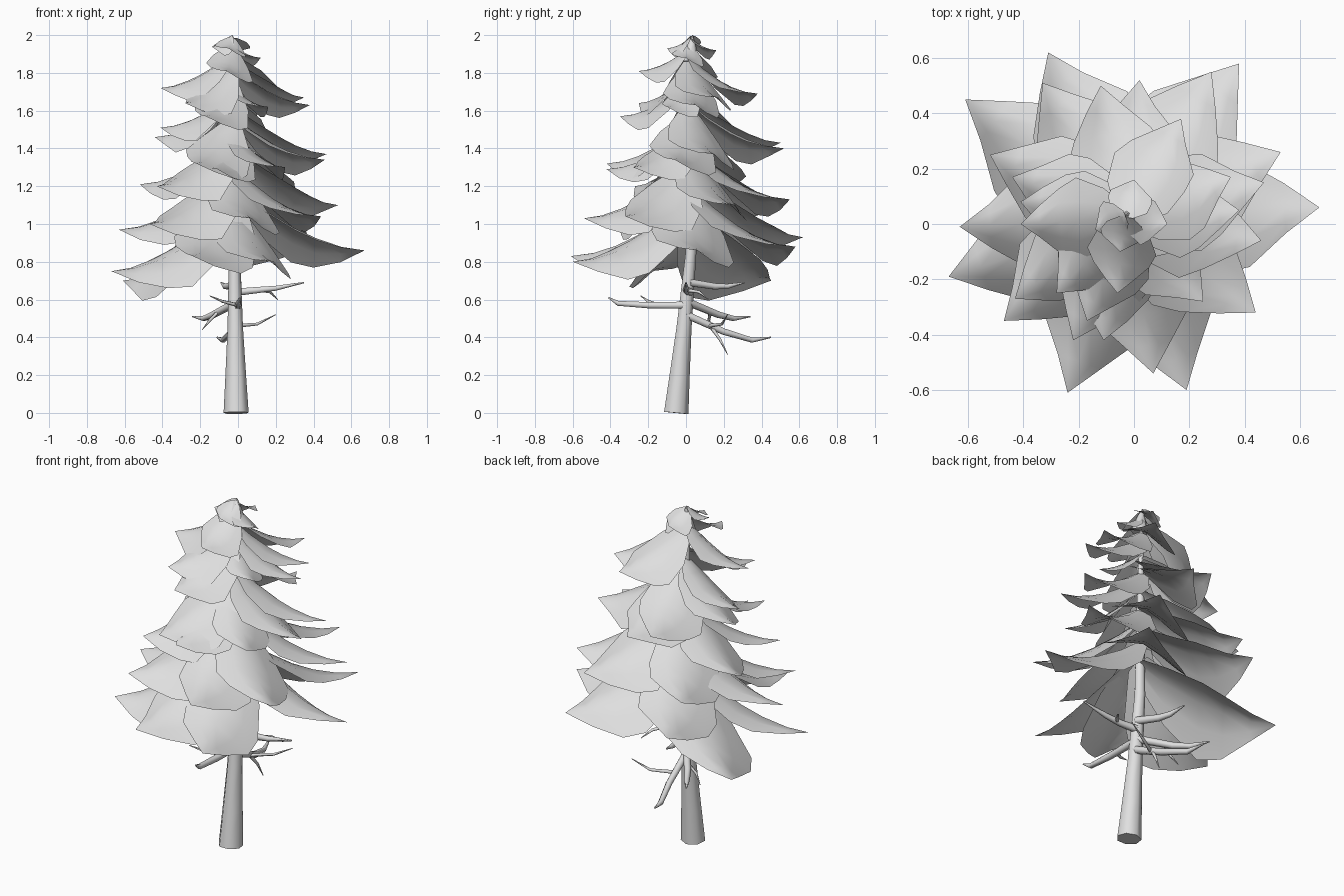
import bpy, bmesh, math, random
from mathutils import Vector

cube = bpy.data.objects.get("Cube")
if cube:
    bpy.data.objects.remove(cube, do_unlink=True)

random.seed(4)
grey = bpy.data.materials.new("light_grey")
grey.use_nodes = True
grey.diffuse_color = (0.74, 0.74, 0.74, 1)
grey.node_tree.nodes["Principled BSDF"].inputs["Base Color"].default_value = grey.diffuse_color


def finish(bm, name, angle):
    """Turn a bmesh into a named, shaded object."""
    mesh = bpy.data.meshes.new(name)
    bm.to_mesh(mesh)
    bm.free()
    obj = bpy.data.objects.new(name, mesh)
    bpy.context.collection.objects.link(obj)
    mesh.materials.append(grey)
    bpy.ops.object.select_all(action="DESELECT")
    obj.select_set(True)
    bpy.context.view_layer.objects.active = obj
    bpy.ops.object.shade_smooth_by_angle(angle=math.radians(angle))
    return obj


def tube(name, points, radii, sides, angle):
    """Tapered tube through a list of points."""
    bm = bmesh.new()
    points = [Vector(p) for p in points]
    rings = []
    for i, (p, r) in enumerate(zip(points, radii)):
        along = (points[min(i + 1, len(points) - 1)] - points[max(i - 1, 0)]).normalized()
        # Upright tubes take their facing from x, sideways ones from z
        guide = Vector((1, 0, 0)) if abs(along.z) > 0.9 else Vector((0, 0, 1))
        side = along.cross(guide).normalized()
        other = along.cross(side)
        turns = [math.tau * k / sides for k in range(sides)]
        rings.append([bm.verts.new(p + r * (side * math.cos(a) + other * math.sin(a))) for a in turns])
    for low, high in zip(rings, rings[1:]):
        for k in range(sides):
            n = (k + 1) % sides
            bm.faces.new((low[k], low[n], high[n], high[k]))
    bm.faces.new(rings[0][::-1])
    bm.faces.new(rings[-1])
    bmesh.ops.recalc_face_normals(bm, faces=bm.faces)
    return finish(bm, name, angle)


def trunk_axis(z):
    """Centre of the leaning trunk at a height."""
    lean = min(z / 0.85, 1)
    return Vector((-0.01 - 0.01 * z, -0.055 + 0.08 * lean, z))


def bough(name, tip):
    """Drooping pointed sheet, rolled to one side like a pinwheel blade."""
    tip = Vector(tip)
    axis = trunk_axis(tip.z)
    out = tip - axis
    reach = out.length
    across = Vector((-out.y, out.x, 0)).normalized()
    drop = 0.47 * reach
    widest = 0.05 + 0.25 * reach
    bm = bmesh.new()
    rows = []
    # Stations: distance along ridge, share of the full width
    for t, share in ((0, 0.3), (0.2, 0.8), (0.45, 1), (0.62, 0.85), (0.82, 0.4)):
        ridge = axis + out * t + Vector((0, 0, drop * (1 - t) ** 1.8))
        row = []
        for s in (-1, -0.5, 0, 0.5, 1):
            w = widest * share * s * random.uniform(0.92, 1.08)
            sag = 0.42 * abs(w) * abs(s) ** 0.4 + 0.4 * w
            row.append(bm.verts.new(ridge + across * w - Vector((0, 0, sag))))
        rows.append(row)
    for a, b in zip(rows, rows[1:]):
        for k in range(len(a) - 1):
            bm.faces.new((a[k], b[k], b[k + 1], a[k + 1]))
    point = bm.verts.new(tip)
    for a, b in zip(rows[-1], rows[-1][1:]):
        bm.faces.new((a, point, b))
    return finish(bm, name, 80)


# Trunk
heights = (0, 0.2, 0.45, 0.85, 1.4, 1.9)
tube("trunk", [trunk_axis(z) for z in heights], (0.068, 0.056, 0.042, 0.03, 0.022, 0.01), 7, 60)

# Canopy, listed by the tip of each bough in every tier
tiers = {
    "lowest": [(0.67, 0.06, 0.86), (-0.67, -0.19, 0.75), (-0.61, 0.45, 0.7), (-0.24, -0.61, 0.83),
               (0.19, -0.6, 0.8), (-0.31, 0.62, 0.93), (0.38, 0.58, 0.88), (-0.63, -0.01, 0.97)],
    "lower": [(0.28, 0.55, 1.13), (0.53, 0.26, 1.1), (0.44, -0.32, 1.04), (0.07, -0.54, 1.03),
              (-0.47, -0.35, 1), (-0.52, 0.25, 1.21), (-0.33, 0.51, 1.1), (-0.43, -0.27, 1.2)],
    "middle": [(0.46, -0.06, 1.34), (0.47, 0.15, 1.37), (-0.22, -0.42, 1.32), (-0.11, -0.42, 1.29),
               (0.02, 0.52, 1.4), (-0.12, 0.5, 1.43), (-0.44, 0.17, 1.46), (0.25, -0.28, 1.3),
               (-0.41, 0.08, 1.51)],
    "upper": [(0.38, 0.05, 1.63), (0.35, 0.17, 1.67), (-0.17, -0.35, 1.57), (-0.28, -0.25, 1.64),
              (-0.41, 0, 1.72), (0.17, 0.38, 1.69), (-0.06, -0.25, 1.81), (0.16, -0.1, 1.62)],
    "crown": [(-0.14, -0.02, 1.94), (0.12, 0.0, 1.88), (0.0, 0.16, 1.92), (-0.05, -0.1, 1.93)],
}
for tier, tips in tiers.items():
    for number, tip in enumerate(tips, 1):
        bough(f"{tier}_bough_{number}", tip)

# Pointed leader at the very top
tube("leader", [(-0.02, 0.025, 1.86), (-0.025, 0.03, 1.95), (-0.03, 0.035, 2)], (0.05, 0.022, 0.002), 6, 60)

# Bare dead branches on the lower trunk
dead = {
    "back_branch": [(0, 0, 0.52), (-0.03, 0.2, 0.43), (-0.08, 0.35, 0.385), (-0.11, 0.45, 0.4)],
    "right_branch": [(0, 0, 0.59), (-0.13, 0.17, 0.52), (-0.18, 0.25, 0.5), (-0.24, 0.34, 0.51)],
    "front_branch": [(0, 0, 0.57), (0, -0.2, 0.57), (0, -0.36, 0.58), (0.01, -0.41, 0.61)],
    "left_branch": [(0, 0.02, 0.64), (0.1, 0, 0.65), (0.2, 0, 0.66), (0.35, 0, 0.69)],
    "high_branch": [(0, 0.02, 0.69), (-0.05, 0.15, 0.67), (-0.07, 0.22, 0.67), (-0.09, 0.31, 0.69)],
}
for name, path in dead.items():
    tube(name, path, (0.022, 0.019, 0.015, 0.004), 6, 65)

# Thin side twigs
twigs = [
    [(-0.02, 0.12, 0.46), (0.1, 0.19, 0.47), (0.2, 0.22, 0.52)],
    [(-0.02, 0.13, 0.46), (0, 0.18, 0.39), (0.01, 0.22, 0.31)],
    [(-0.1, 0.13, 0.54), (-0.15, 0.12, 0.49), (-0.19, 0.14, 0.44)],
    [(0, -0.15, 0.57), (-0.08, -0.2, 0.59), (-0.15, -0.24, 0.62)],
    [(0.12, 0, 0.65), (0.17, 0.07, 0.64), (0.21, 0.12, 0.6)],
]
for number, path in enumerate(twigs, 1):
    tube(f"twig_{number}", path, (0.011, 0.008, 0.002), 5, 75)
